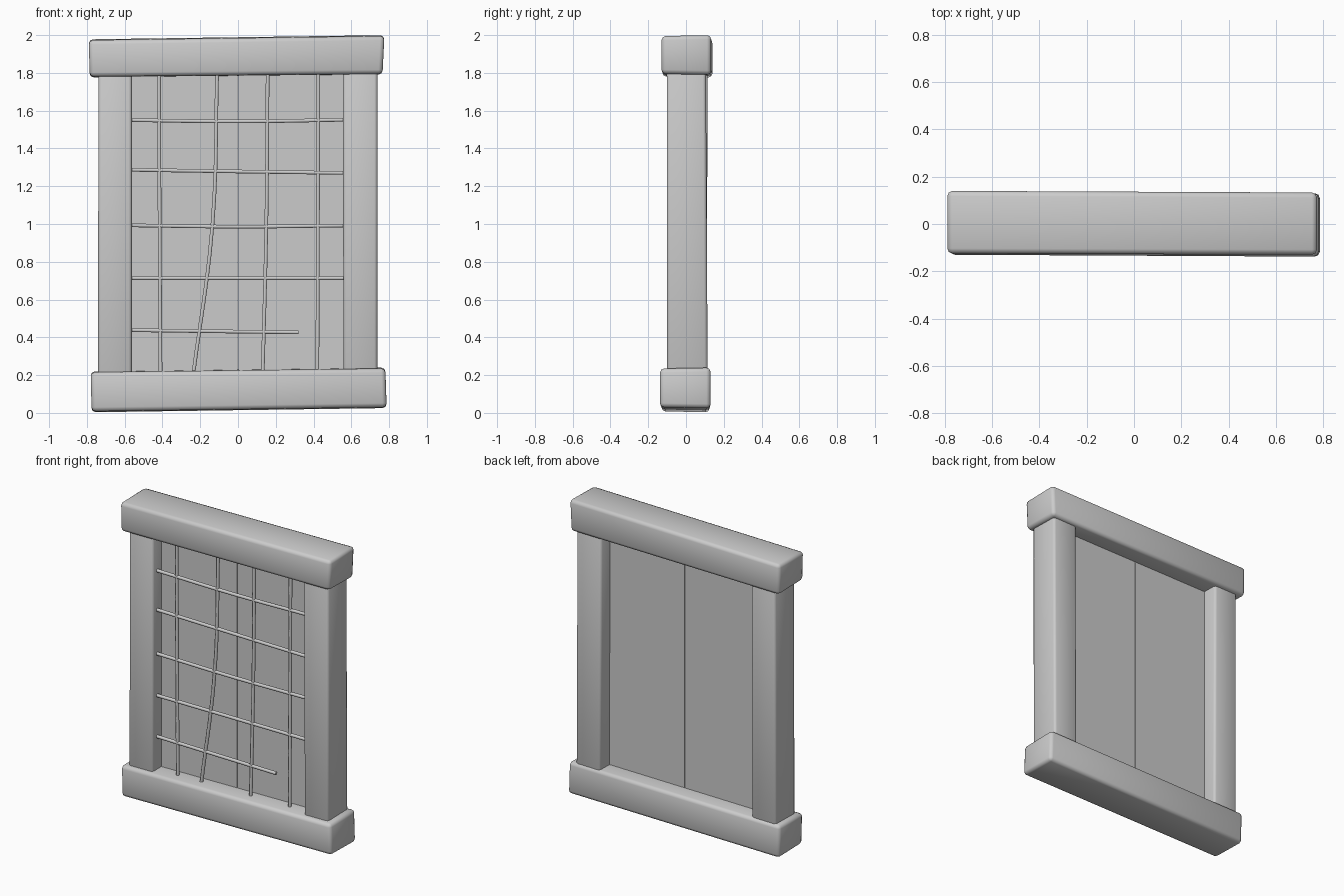
import bpy
import bmesh
from math import radians

if "Cube" in bpy.data.objects:
    bpy.data.objects.remove(bpy.data.objects["Cube"], do_unlink=True)

GREY = (0.6, 0.6, 0.6, 1)
mat = bpy.data.materials.new("plain grey")
mat.use_nodes = True
mat.diffuse_color = GREY
mat.node_tree.nodes["Principled BSDF"].inputs["Base Color"].default_value = GREY


def block(name, corners, bevel):
    """Skewed block: corners run round one end, then round the other."""
    bm = bmesh.new()
    v = [bm.verts.new(c) for c in corners]
    bm.faces.new(v[:4])
    bm.faces.new(v[4:])
    for i in range(4):
        j = (i + 1) % 4
        bm.faces.new((v[i], v[j], v[j + 4], v[i + 4]))
    bmesh.ops.recalc_face_normals(bm, faces=bm.faces)
    if bevel:
        bmesh.ops.bevel(bm, geom=bm.edges[:], offset=bevel, segments=2,
                        profile=0.5, affect='EDGES')
    mesh = bpy.data.meshes.new(name)
    bm.to_mesh(mesh)
    bm.free()
    mesh.materials.append(mat)
    obj = bpy.data.objects.new(name, mesh)
    bpy.context.collection.objects.link(obj)
    if bevel:
        bpy.ops.object.select_all(action='DESELECT')
        obj.select_set(True)
        bpy.context.view_layer.objects.active = obj
        bpy.ops.object.shade_smooth_by_angle(angle=radians(60))
    return obj


def beam_end(x_low, x_high, y0, y1, z0, z1):
    return [(x_low, y0, z0), (x_low, y1, z0 - 0.005),
            (x_high, y1, z1), (x_high, y0, z1 - 0.005)]


def post_end(z, x0, x1, y0, y1):
    return [(x0, y0, z), (x1, y0, z), (x1, y1, z), (x0, y1, z)]


# Horizontal beams, slightly crooked
block("top_beam", beam_end(-0.785, -0.79, -0.125, 0.14, 1.78, 1.978)
      + beam_end(0.765, 0.775, -0.13, 0.133, 1.795, 2.0), 0.022)
block("bottom_beam", beam_end(-0.775, -0.78, -0.13, 0.125, 0.008, 0.22)
      + beam_end(0.787, 0.78, -0.138, 0.13, 0.03, 0.24), 0.022)

# Upright posts
block("right_post", post_end(0.15, -0.742, -0.562, -0.1, 0.108)
      + post_end(1.86, -0.738, -0.562, -0.1, 0.115), 0.016)
block("left_post", post_end(0.15, 0.558, 0.738, -0.1, 0.115)
      + post_end(1.86, 0.556, 0.738, -0.102, 0.105), 0.016)

# Two panes meeting at a fine central seam
for name, x0, x1 in (("right_pane", -0.61, -0.0015), ("left_pane", 0.0015, 0.61)):
    block(name, post_end(0.15, x0, x1, -0.01, 0.012)
          + post_end(1.86, x0, x1, -0.01, 0.012), 0)


def bar(name, points):
    """Thin bent rod through (x, z) points in front of the panes."""
    curve = bpy.data.curves.new(name, 'CURVE')
    curve.dimensions = '3D'
    curve.bevel_depth = 0.011
    curve.bevel_resolution = 1
    curve.resolution_u = 6
    curve.use_fill_caps = True
    spline = curve.splines.new('BEZIER')
    spline.bezier_points.add(len(points) - 1)
    for p, (x, z) in zip(spline.bezier_points, points):
        p.co = (x, -0.052, z)
        p.handle_left_type = p.handle_right_type = 'AUTO'
    curve.materials.append(mat)
    obj = bpy.data.objects.new(name, curve)
    bpy.context.collection.objects.link(obj)


# Upright bars, the second one bent aside
for i, xs in enumerate([(-0.41, -0.415, -0.418), (-0.24, -0.135, -0.11),
                        (0.13, 0.15, 0.157), (0.42, 0.423, 0.426)]):
    bar(f"upright_bar_{i + 1}", list(zip(xs, (0.18, 1.0, 1.82))))

# Cross bars, the lowest one broken short
for i, zs in enumerate([(1.55, 1.543, 1.552), (1.287, 1.278, 1.27),
                        (0.993, 0.986, 0.992), (0.713, 0.713, 0.713)]):
    bar(f"cross_bar_{i + 1}", list(zip((-0.575, 0, 0.575), zs)))
bar("broken_cross_bar", [(-0.575, 0.438), (-0.13, 0.432), (0.32, 0.426)])
